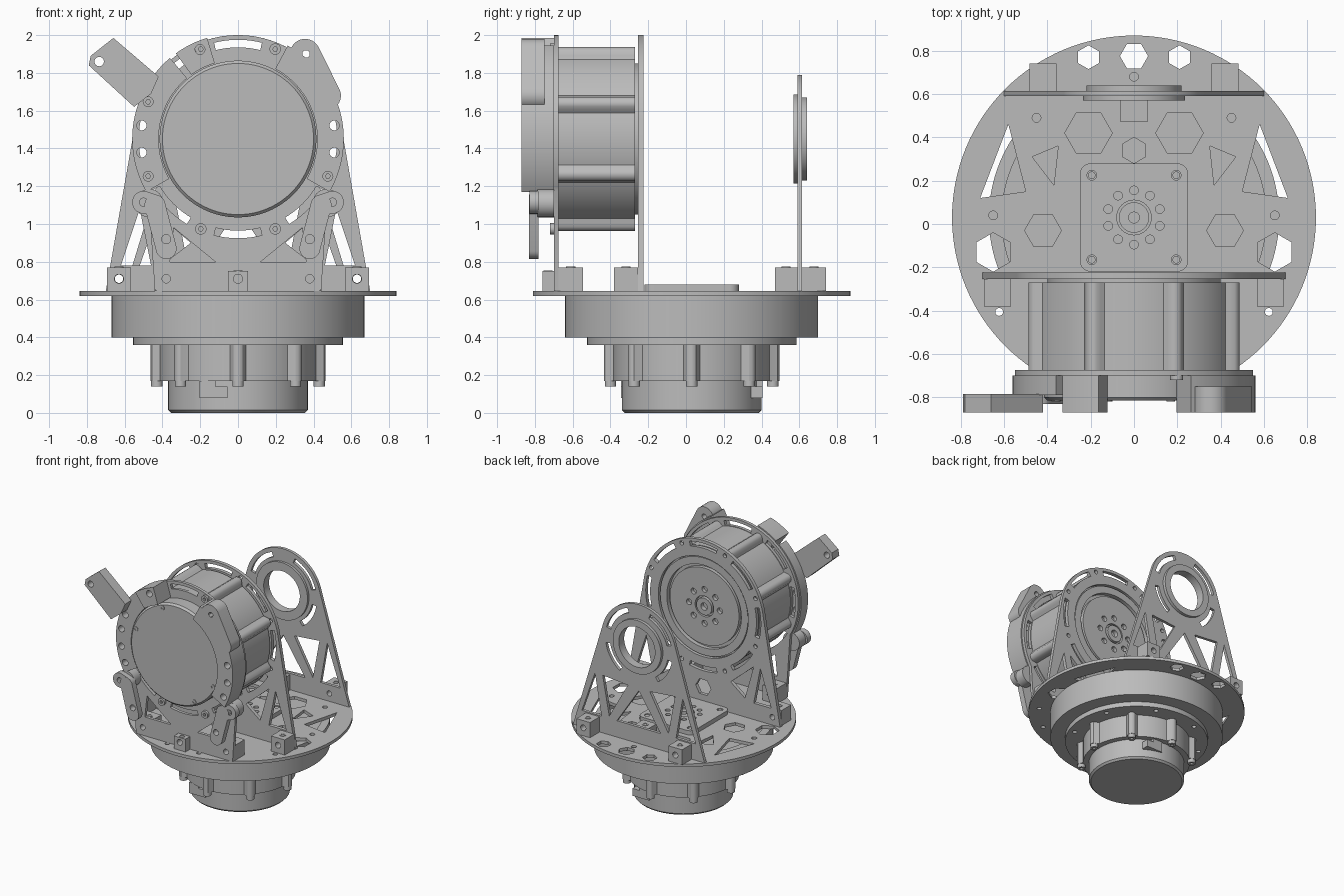
import bpy, bmesh
from math import sin, cos, pi, radians, sqrt, atan2, acos
from mathutils import Matrix

cube = bpy.data.objects.get("Cube")
if cube:
    bpy.data.objects.remove(cube, do_unlink=True)

grey = bpy.data.materials.new("machined grey")
grey.use_nodes = True
grey.diffuse_color = (0.5, 0.5, 0.5, 1)
grey.node_tree.nodes["Principled BSDF"].inputs["Base Color"].default_value = (0.5, 0.5, 0.5, 1)

parts = []
CY = 0.03    # y of the vertical motor axis
CZ = 1.45    # z of the horizontal motor axis
EIGHTHS = [45 * k for k in range(8)]


# ---- outline helpers (2D point lists) ----
def arc(c, r, a0, a1, n=48):
    return [(c[0] + r * cos(radians(a0 + (a1 - a0) * i / n)),
             c[1] + r * sin(radians(a0 + (a1 - a0) * i / n))) for i in range(n + 1)]


def circle(c, r, n=24, turn=0):
    return arc(c, r, turn, turn + 360, n)[:-1]


def hexagon(x, y, r, turn=0):
    return circle((x, y), r, 6, turn)


def sector(c, r0, r1, a0, a1, n=32):
    return arc(c, r1, a0, a1, n) + arc(c, r0, a1, a0, n)


def polar(c, r, a):
    return (c[0] + r * cos(radians(a)), c[1] + r * sin(radians(a)))


def capsule(p, rp, q, rq):
    a = atan2(q[1] - p[1], q[0] - p[0]) * 180 / pi
    return arc(q, rq, a - 90, a + 90, 16) + arc(p, rp, a + 90, a + 270, 16)


def box(x0, x1, y0, y1):
    return [(x0, y0), (x1, y0), (x1, y1), (x0, y1)]


def both(shapes):
    return shapes + [[(-x, y) for x, y in s] for s in shapes]


def lobed(c, r, lug_d, lug_r, offset, n=240):
    pts = []
    for i in range(n):
        a = 360 * i / n
        f = radians((a - offset + 22.5) % 45 - 22.5)
        under = lug_r ** 2 - (lug_d * sin(f)) ** 2
        reach = lug_d * cos(f) + sqrt(under) if under > 0 else 0
        pts.append(polar(c, max(r, reach), a))
    return pts


# ---- solid helpers ----
def finish(name, mesh, matrix):
    mesh.transform(matrix)
    bm = bmesh.new()
    bm.from_mesh(mesh)
    bmesh.ops.remove_doubles(bm, verts=bm.verts, dist=1e-5)
    bmesh.ops.recalc_face_normals(bm, faces=bm.faces)
    bm.to_mesh(mesh)
    bm.free()
    mesh.materials.clear()
    mesh.materials.append(grey)
    ob = bpy.data.objects.new(name, mesh)
    bpy.context.collection.objects.link(ob)
    parts.append(ob)


def frame(axis):
    return Matrix.Rotation(pi / 2, 4, 'X') if axis == 'y' else Matrix.Identity(4)


def plate(name, axis, lo, hi, outline, holes=()):
    """Extrude a 2D outline with holes between lo and hi along y or z."""
    cu = bpy.data.curves.new(name, 'CURVE')
    cu.dimensions, cu.fill_mode, cu.extrude = '2D', 'BOTH', (hi - lo) / 2
    for shape in [outline, *holes]:
        sp = cu.splines.new('POLY')
        sp.points.add(len(shape) - 1)
        for p, (x, y) in zip(sp.points, shape):
            p.co = (x, y, 0, 1)
        sp.use_cyclic_u = True
    tmp = bpy.data.objects.new(name + "_path", cu)
    bpy.context.collection.objects.link(tmp)
    dg = bpy.context.evaluated_depsgraph_get()
    mesh = bpy.data.meshes.new_from_object(tmp.evaluated_get(dg))
    bpy.data.objects.remove(tmp, do_unlink=True)
    mid = (lo + hi) / 2
    move = (0, mid, 0) if axis == 'y' else (0, 0, mid)
    finish(name, mesh, Matrix.Translation(move) @ frame(axis))


def lathe(name, axis, centre, profile, steps=96):
    """Spin (radius, offset) points; offset runs up, or toward the front."""
    bm = bmesh.new()
    vs = [bm.verts.new((r, 0, h)) for r, h in profile]
    es = [bm.edges.new(pair) for pair in zip(vs, vs[1:])]
    bmesh.ops.spin(bm, geom=vs + es, cent=(0, 0, 0), axis=(0, 0, 1), angle=2 * pi, steps=steps)
    mesh = bpy.data.meshes.new(name)
    bm.to_mesh(mesh)
    bm.free()
    finish(name, mesh, Matrix.Translation(centre) @ frame(axis))


# ---- lower motor, standing on the ground ----
O = (0, CY)
lathe("lower_cap", 'z', (0, CY, 0), [(0, 0), (0.355, 0), (0.37, 0.015), (0.37, 0.18), (0, 0.18)])
plate("lower_motor_body", 'z', 0.17, 0.36, lobed(O, 0.415, 0.43, 0.034, 0))
for a in EIGHTHS:
    plate("lower_lug", 'z', 0.14, 0.2, circle(polar(O, 0.43, a), 0.03), [circle(polar(O, 0.43, a), 0.012)])
for s in (-1, 1):
    c = (s * 0.13, CY + s * 0.345)
    plate("connector", 'z', 0.08, 0.14, box(c[0] - 0.075, c[0] + 0.075, c[1] - 0.03, c[1] + 0.03))
    plate("connector_hood", 'z', 0.14, 0.17, box(c[0] - 0.075, c[0] + 0.01, c[1] - 0.03, c[1] + 0.03))
for a in EIGHTHS[1::2]:
    plate("lower_cap_screw", 'z', -0.0, 0.004, circle(polar(O, 0.31, a), 0.018))
plate("lower_flange", 'z', 0.36, 0.4, circle(O, 0.555, 96),
      [circle(polar(O, 0.505, a + 22.5), 0.018) for a in EIGHTHS])
lathe("bearing_housing", 'z', (0, CY, 0),
      [(0, 0.385), (0.53, 0.385), (0.53, 0.4), (0.67, 0.4), (0.67, 0.62), (0.61, 0.62),
       (0.61, 0.57), (0, 0.57)], 128)

# ---- round base plate with lightening holes ----
base_holes = both([hexagon(0.21, 0.77, 0.055, 30), hexagon(0.65, -0.13, 0.09, 30),
                   hexagon(0.21, 0.42, 0.11), hexagon(0.42, -0.03, 0.085),
                   [(0.58, 0.46), (0.5, 0.15), (0.71, 0.12)],
                   [(0.35, 0.36), (0.37, 0.18), (0.47, 0.31)],
                   circle((0.45, 0.49), 0.02), circle((0.65, 0.04), 0.02)])
base_holes += [hexagon(0, 0.775, 0.065), hexagon(0, 0.34, 0.06, 30), circle((0, 0.68), 0.02)]
base_holes += [circle(polar(O, 0.76, a), 0.018) for a in range(215, 330, 22)]
plate("base_plate", 'z', 0.62, 0.645, circle(O, 0.84, 128), base_holes)

# ---- square output pad in the middle of the base ----
pad = []
for k, (sx, sy) in enumerate([(1, 1), (-1, 1), (-1, -1), (1, -1)]):
    pad += arc((sx * 0.2, CY + sy * 0.2), 0.05, 90 * k, 90 * k + 90, 8)
pad_holes = [circle(polar(O, 0.125, 36 * k + 18), 0.02, 16) for k in range(10)]
pad_holes += both([circle((0.195, CY + s * 0.195), 0.022) for s in (-1, 1)])
plate("output_pad", 'z', 0.645, 0.68, pad, pad_holes + [circle(O, 0.08, 32)])
plate("output_hub", 'z', 0.645, 0.675, circle(O, 0.07, 32), [circle(O, 0.025)])
for sx in (-1, 1):
    for sy in (-1, 1):
        plate("pad_screw", 'z', 0.645, 0.675, circle((sx * 0.195, CY + sy * 0.195), 0.017))

# ---- upright plates ----
C = (0, CZ)


def upright(r, a, foot):
    return arc(C, r, a, 180 - a, 96) + [(-foot, 0.645), (foot, 0.645)]


slots = [sector(C, 0.485, 0.525, a - 14, a + 14, 12) for a in EIGHTHS]
front_holes = both([[(0.12, 0.8), (0.36, 0.8), (0.34, 0.98)], circle((0.38, 0.71), 0.022)])
plate("front_upright", 'y', -0.7, -0.675, upright(0.55, -30, 0.44), slots + front_holes)
rear_holes = both([[(0.46, 0.78), (0.62, 0.78), (0.52, 1.08)], [(0.25, 0.9), (0.38, 0.8), (0.46, 1.08)],
                   circle((0.63, 0.71), 0.022)])
rear_holes += [circle(polar(C, 0.515, a + 22.5), 0.017, 16) for a in EIGHTHS]
plate("motor_upright", 'y', -0.255, -0.225, upright(0.55, 10, 0.7),
      slots + rear_holes + [circle(C, 0.41, 96), hexagon(0, 0.79, 0.07)])
support_holes = both([[(0.34, 0.78), (0.52, 0.78), (0.4, 1.12)], [(0.1, 1.1), (0.27, 0.8), (0.33, 1.12)],
                      circle((0.42, 0.71), 0.022), sector(C, 0.265, 0.305, 15, 70, 16),
                      sector(C, 0.265, 0.305, -55, -10, 16)])
plate("support_upright", 'y', 0.59, 0.615, upright(0.34, 17, 0.6),
      support_holes + [[(-0.2, 0.78), (0.2, 0.78), (0, 1.08)], circle(C, 0.17, 64)])
plate("bearing_flange", 'y', 0.57, 0.592, circle(C, 0.235, 64), [circle(C, 0.165, 64)])
plate("bearing_ring", 'y', 0.592, 0.64, circle(C, 0.22, 64), [circle(C, 0.165, 64)])

# ---- upper motor drum and its rear output face ----
plate("upper_motor_drum", 'y', -0.675, -0.27, lobed(C, 0.48, 0.485, 0.04, 22.5))
plate("rotor_rim", 'y', -0.27, -0.235, circle(C, 0.4, 96), [circle(C, 0.34, 96)])
plate("rotor_face", 'y', -0.27, -0.24, circle(C, 0.315, 96),
      [circle(polar(C, 0.14, a), 0.024, 16) for a in EIGHTHS] + [circle(C, 0.085, 32)])
plate("rotor_hub", 'y', -0.27, -0.235, circle(C, 0.07, 32), [circle(C, 0.03)])

# ---- front cover, clamps and screws ----
lathe("front_cover", 'y', (0, 0, CZ), [(0, 0.69), (0.415, 0.69), (0.415, 0.8), (0.4, 0.815), (0, 0.815)])
for x, z in [(-0.12, 1.81), (-0.36, 1.57), (0.34, 1.28), (0.17, 1.11)]:
    plate("cover_screw", 'y', -0.82, -0.813, circle((x, z), 0.02), [circle((x, z), 0.01, 6)])
for a in EIGHTHS:
    p = polar(C, 0.515, a + 22.5)
    plate("lug_screw", 'y', -0.72, -0.698, circle(p, 0.03), [circle(p, 0.013, 6)])


def clamp(name, front, a0, a1, hole_angles):
    plate(name, 'y', front, -0.7, sector(C, 0.42, 0.56, a0, a1, 48),
          [circle(polar(C, 0.515, a), 0.026) for a in hole_angles])


clamp("left_clamp", -0.87, -30, 62, (-22.5, -8, 8, 22.5))
clamp("right_clamp", -0.79, 130, 210, (157.5, 172, 188, 202.5))
clamp("top_clamp", -0.87, 107, 126, (113,))

# ---- arms ----
plate("right_upper_arm", 'y', -0.87, -0.785,
      [(-0.79, 1.84), (-0.78, 1.89), (-0.66, 1.985), (-0.42, 1.78), (-0.46, 1.69), (-0.55, 1.62)],
      [circle((-0.735, 1.86), 0.025)])
plate("left_upper_arm", 'y', -0.87, -0.75, capsule((0.355, 1.9), 0.08, (0.47, 1.68), 0.075),
      [circle((0.36, 1.9), 0.02)])
for side, s in (("left", 1), ("right", -1)):
    top, low = (s * 0.5, 1.115), (s * 0.38, 0.92)
    elbow = (s * 0.44, 1.1)
    plate(side + "_lower_arm", 'y', -0.83, -0.78, capsule(elbow, 0.055, (s * 0.38, 0.87), 0.055),
          [circle(low, 0.024)])
    plate(side + "_arm_lobe", 'y', -0.829, -0.781, capsule(top, 0.06, elbow, 0.055), [circle(top, 0.022)])
    plate(side + "_arm_standoff", 'y', -0.785, -0.7, circle((s * 0.47, 1.11), 0.075))

# ---- corner brackets joining uprights to the base ----
for x, y0, y1, w in [(0, -0.76, -0.7, 0.105), (0.38, -0.675, -0.545, 0.125), (-0.38, -0.675, -0.545, 0.125),
                     (0.63, -0.38, -0.255, 0.125), (-0.63, -0.38, -0.255, 0.125), (0, 0.47, 0.59, 0.125),
                     (0.42, 0.615, 0.74, 0.125), (-0.42, 0.615, 0.74, 0.125)]:
    plate("corner_bracket", 'y', y0, y1, box(x - w / 2, x + w / 2, 0.645, 0.645 + w), [circle((x, 0.71), 0.024)])
    plate("bracket_screw", 'z', 0.645 + w, 0.649 + w, circle((x, (y0 + y1) / 2), 0.024), [circle((x, (y0 + y1) / 2), 0.014)])

# ---- smooth round walls, keep edges crisp ----
bpy.ops.object.select_all(action='DESELECT')
for ob in parts:
    ob.select_set(True)
bpy.context.view_layer.objects.active = parts[0]
bpy.ops.object.shade_smooth_by_angle(angle=radians(30))
